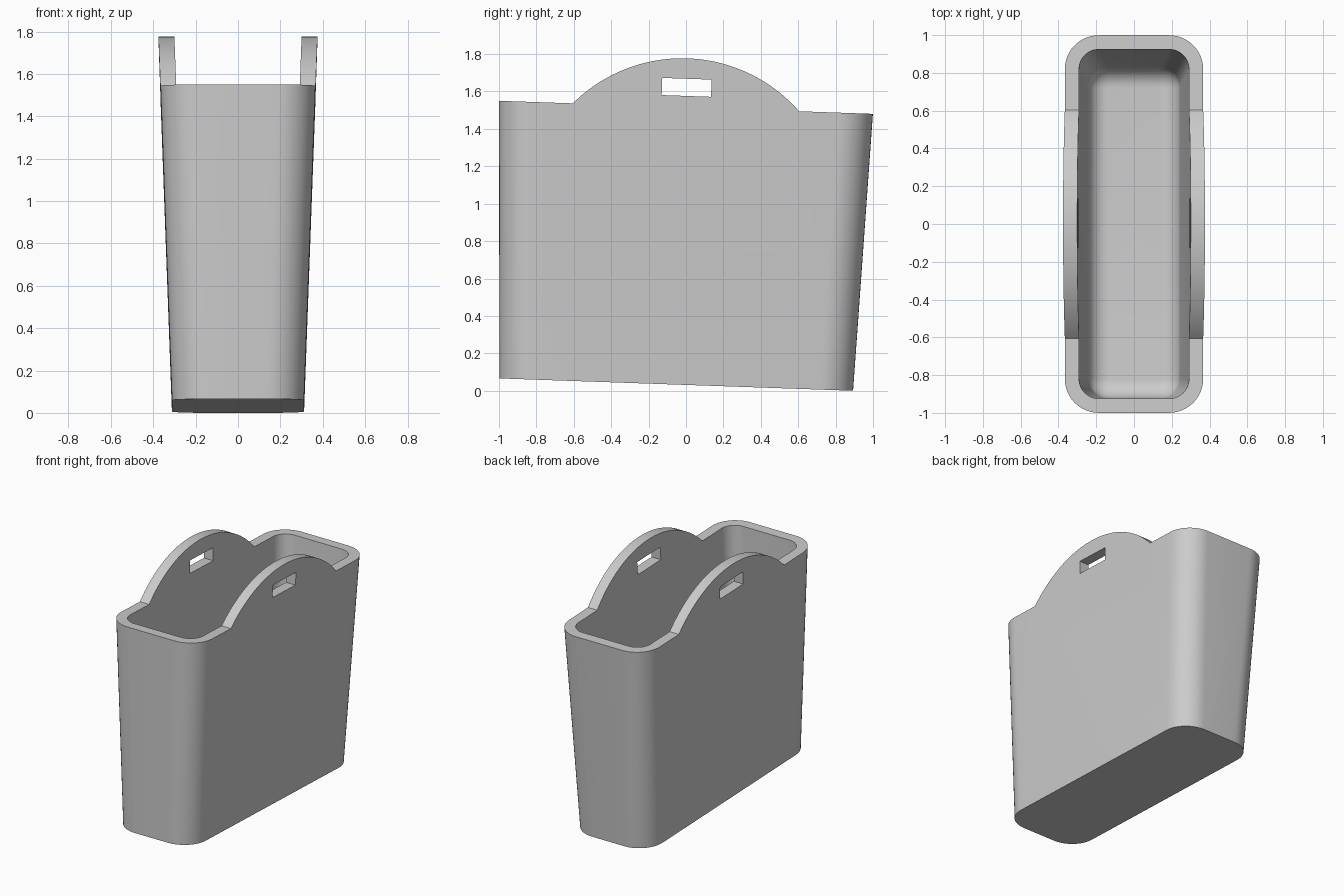
import bpy, bmesh, math
from mathutils import Matrix

if "Cube" in bpy.data.objects:
    bpy.data.objects.remove(bpy.data.objects["Cube"])

DRAFT = 0.0365                 # outward lean of every wall per unit height
HALF_X, HALF_Y = 0.312, 0.946  # base half sizes
CORNER, WALL, FILLET = 0.18, 0.075, 0.1
RIM, TALL = 1.483, 1.9
TILT = math.radians(-2)

grey = bpy.data.materials.new("plain grey")
grey.use_nodes = True
colour = (0.6, 0.6, 0.6, 1)
grey.diffuse_color = colour
grey.node_tree.nodes["Principled BSDF"].inputs["Base Color"].default_value = colour


def rounded_ring(z, inset, steps=12):
    """Rounded rectangle at height z, shrunk by inset."""
    hx, hy = (h + DRAFT * z - inset for h in (HALF_X, HALF_Y))
    r = max(CORNER - inset, 0.004)
    points = []
    for quarter, (sx, sy) in enumerate([(1, 1), (-1, 1), (-1, -1), (1, -1)]):
        for i in range(steps + 1):
            a = math.pi / 2 * (quarter + i / steps)
            points.append((sx * (hx - r) + r * math.cos(a),
                           sy * (hy - r) + r * math.sin(a), z))
    return points


def loft(name, rings):
    """Closed solid skinned through equal rings of points."""
    bm = bmesh.new()
    loops = [[bm.verts.new(p) for p in ring] for ring in rings]
    for low, high in zip(loops, loops[1:]):
        for i in range(len(low)):
            j = (i + 1) % len(low)
            bm.faces.new((low[i], low[j], high[j], high[i]))
    bm.faces.new(loops[0][::-1])
    bm.faces.new(loops[-1])
    bmesh.ops.recalc_face_normals(bm, faces=bm.faces)
    mesh = bpy.data.meshes.new(name)
    bm.to_mesh(mesh)
    bm.free()
    mesh.materials.append(grey)
    obj = bpy.data.objects.new(name, mesh)
    bpy.context.collection.objects.link(obj)
    return obj


def extrude_profile(name, profile):
    """Side profile of (y, z) points, extruded across the full width."""
    return loft(name, [[(x, y, z) for y, z in profile] for x in (-1, 1)])


def combine(target, cutter, operation):
    cutter.hide_render = True
    mod = target.modifiers.new(operation.lower(), "BOOLEAN")
    mod.operation, mod.solver, mod.object = operation, "EXACT", cutter
    bpy.context.view_layer.objects.active = target
    bpy.ops.object.modifier_apply(modifier=mod.name)
    bpy.data.objects.remove(cutter)


# Tapered outer body
tote = loft("tote_body", [rounded_ring(0, 0), rounded_ring(TALL, 0)])

# Hollow inside with a filleted floor
hollow = []
for i in range(9):
    a = math.pi / 2 * i / 8
    hollow.append(rounded_ring(WALL + FILLET * (1 - math.cos(a)),
                               WALL + FILLET * (1 - math.sin(a))))
hollow.append(rounded_ring(TALL + 0.1, WALL))
combine(tote, loft("hollow_cutter", hollow), "DIFFERENCE")

# Straight rim rising into arched handles on both long sides
RADIUS, CHORD, RISE = 0.83, 0.605, 0.262
spread = math.asin(CHORD / RADIUS)
profile = [(-1.5, -0.5), (1.5, -0.5), (1.5, RIM)]
for i in range(49):
    a = spread * (1 - i / 24)
    profile.append((RADIUS * math.sin(a), RIM + RISE - RADIUS * (1 - math.cos(a))))
profile.append((-1.5, RIM))
combine(tote, extrude_profile("rim_shape", profile), "INTERSECT")

# Hand slots
slot = [(-0.132, 1.544), (0.132, 1.544), (0.132, 1.636), (-0.132, 1.636)]
combine(tote, extrude_profile("slot_cutter", slot), "DIFFERENCE")

# Slight lean so the back lower edge touches the ground
tote.data.transform(Matrix.Translation((0, -0.052, 0.033)) @ Matrix.Rotation(TILT, 4, "X"))
bpy.ops.object.select_all(action="DESELECT")
tote.select_set(True)
bpy.context.view_layer.objects.active = tote
bpy.ops.object.shade_smooth_by_angle(angle=math.radians(30))
